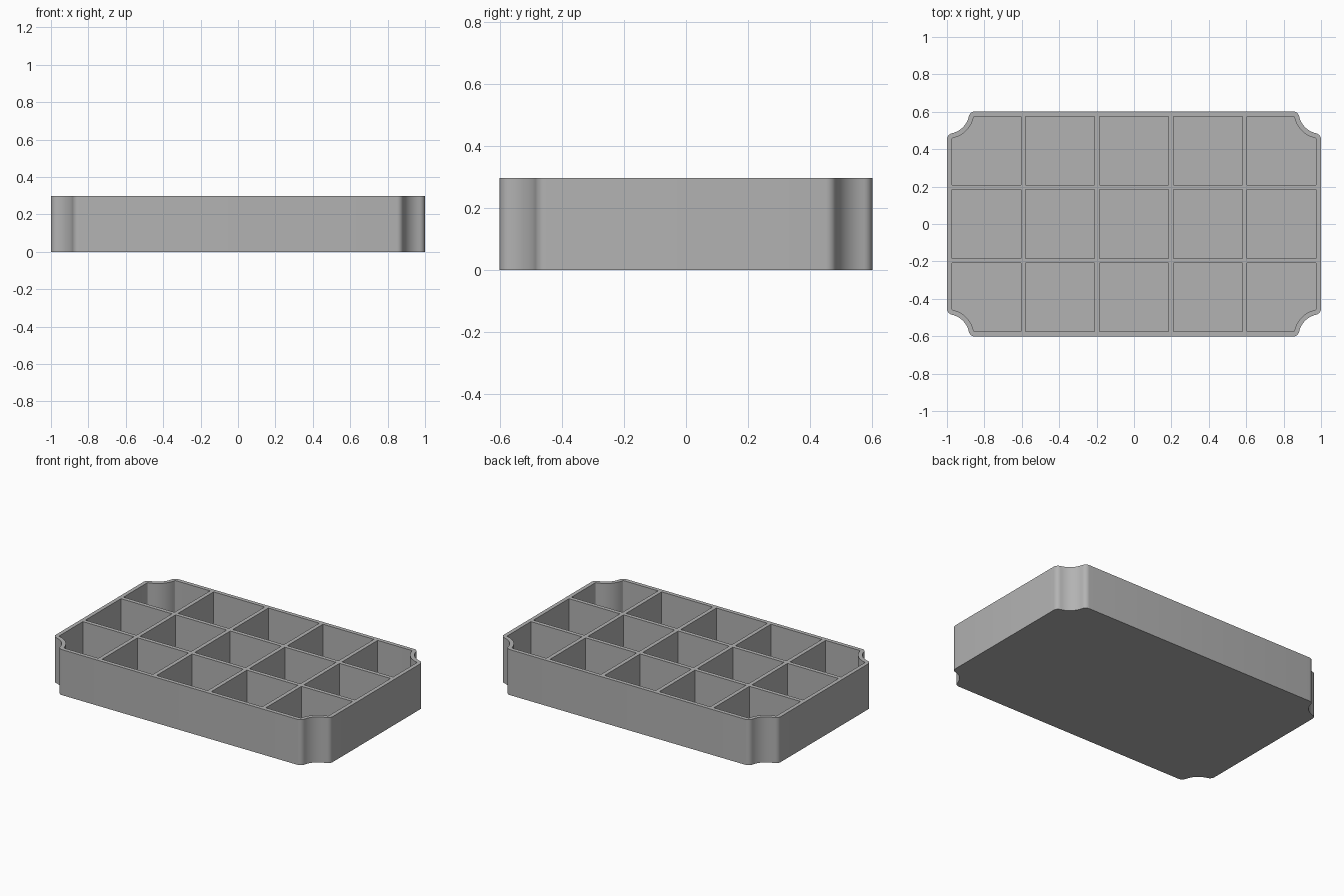
import bpy
import bmesh
from math import atan2, cos, sin, sqrt, pi

HALF_X, HALF_Y, HEIGHT = 1.0, 0.602, 0.297
WALL, FLOOR = 0.026, 0.026
COLS, ROWS = 5, 3
SCOOP, FILLET = 0.12, 0.034   # concave corner radius and its blend radius

if "Cube" in bpy.data.objects:
    bpy.data.objects.remove(bpy.data.objects["Cube"])

grey = bpy.data.materials.new("grey plastic")
grey.use_nodes = True
colour = (0.45, 0.45, 0.45, 1)
grey.diffuse_color = colour
grey.node_tree.nodes["Principled BSDF"].inputs["Base Color"].default_value = colour


def arc(cx, cy, r, a0, a1, steps):
    return [(cx + r * cos(a0 + (a1 - a0) * i / steps),
             cy + r * sin(a0 + (a1 - a0) * i / steps)) for i in range(steps + 1)]


def scooped_corner(inset):
    """Counter-clockwise corner path for the +x +y corner, offset inwards."""
    reach = sqrt(SCOOP ** 2 + 2 * SCOOP * FILLET)
    tilt = atan2(FILLET, reach)
    f = FILLET - inset
    low = arc(HALF_X - FILLET, HALF_Y - reach, f, 0, pi / 2 + tilt - 2 * tilt + tilt - tilt, 6)
    scoop = arc(HALF_X, HALF_Y, SCOOP + inset, 1.5 * pi - tilt, pi + tilt, 12)
    high = arc(HALF_X - reach, HALF_Y - FILLET, f, tilt, pi / 2, 6)
    return low[:-1] + scoop + high[1:]


def loop_from_corners(corner_path):
    """Chain the four corners counter-clockwise; corner_path(sx, sy) gives each."""
    points = []
    for sx, sy in ((1, 1), (-1, 1), (-1, -1), (1, -1)):
        path = corner_path(sx, sy)
        points += path if sx * sy > 0 else path[::-1]
    return points


def mirrored(path, sx, sy):
    return [(x * sx, y * sy) for x, y in path]


def cell_outline(col, row):
    """Rectangular pocket, with the scoop where it meets a tray corner."""
    width = (2 * HALF_X - (COLS + 1) * WALL) / COLS
    depth = (2 * HALF_Y - (ROWS + 1) * WALL) / ROWS
    cx = (col - (COLS - 1) / 2) * (width + WALL)
    cy = (row - (ROWS - 1) / 2) * (depth + WALL)

    def corner(sx, sy):
        at_x = col == (COLS - 1 if sx > 0 else 0)
        at_y = row == (ROWS - 1 if sy > 0 else 0)
        if at_x and at_y:
            return mirrored(scooped_corner(WALL), sx, sy)
        return [(cx + sx * width / 2, cy + sy * depth / 2)]

    return loop_from_corners(corner)


bm = bmesh.new()


def ring(points, z):
    return [bm.verts.new((x, y, z)) for x, y in points]


def side_walls(a, b):
    for i in range(len(a)):
        j = (i + 1) % len(a)
        bm.faces.new((a[i], a[j], b[j], b[i]))


def loop_edges(verts):
    return [bm.edges.get((v, verts[(i + 1) % len(verts)])) for i, v in enumerate(verts)]


# Outer shell and base
outline = loop_from_corners(lambda sx, sy: mirrored(scooped_corner(0), sx, sy))
base, rim = ring(outline, 0), ring(outline, HEIGHT)
bm.faces.new(base[::-1])
side_walls(base, rim)
rim_edges = loop_edges(rim)

# Pockets with their floors
for col in range(COLS):
    for row in range(ROWS):
        points = cell_outline(col, row)
        floor, mouth = ring(points, FLOOR), ring(points, HEIGHT)
        bm.faces.new(floor)
        side_walls(mouth, floor)
        rim_edges += loop_edges(mouth)

# Top of walls and dividers, merged into flat faces
top = bmesh.ops.triangle_fill(bm, edges=rim_edges, use_beauty=True, normal=(0, 0, 1))
bmesh.ops.recalc_face_normals(bm, faces=bm.faces)

mesh = bpy.data.meshes.new("compartment_tray")
bm.to_mesh(mesh)
bm.free()
mesh.materials.append(grey)
tray = bpy.data.objects.new("compartment_tray", mesh)
bpy.context.collection.objects.link(tray)
bpy.context.view_layer.objects.active = tray
tray.select_set(True)
bpy.ops.object.shade_smooth_by_angle(angle=pi / 6)
